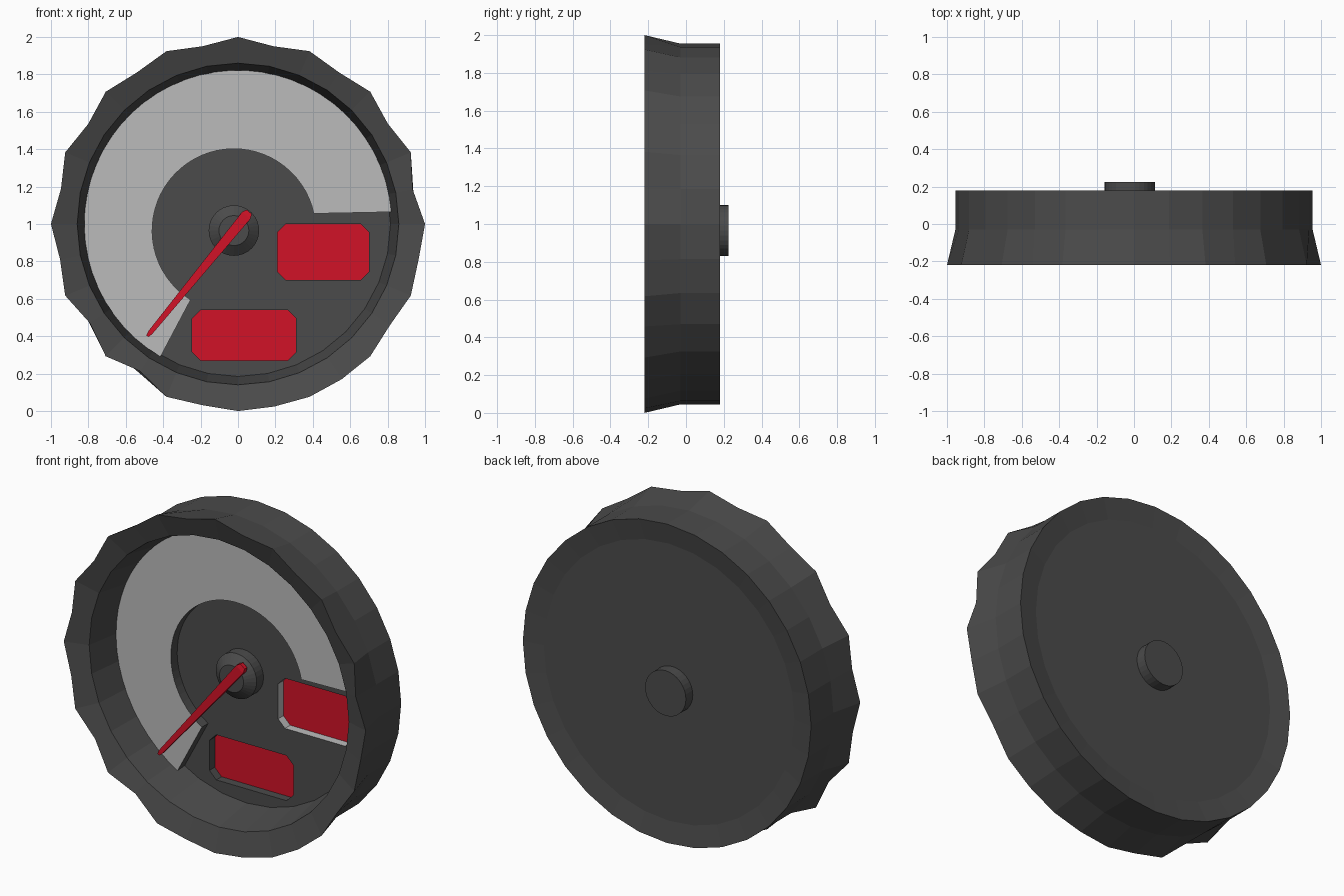
import bpy, bmesh, math
from mathutils import Vector

if "Cube" in bpy.data.objects:
    bpy.data.objects.remove(bpy.data.objects["Cube"])

HUB = (-0.022, 0.965)
FACE_Y = 0.08      # dial face
DISPLAY_Y = 0.13   # bottom of the display windows


def material(name, rgb):
    m = bpy.data.materials.new(name)
    m.diffuse_color = (*rgb, 1)
    m.use_nodes = True
    m.node_tree.nodes["Principled BSDF"].inputs["Base Color"].default_value = m.diffuse_color
    return m


DARK = material("dark grey", (0.07, 0.07, 0.07))
GREY = material("light grey", (0.50, 0.50, 0.50))
RED = material("red", (0.64, 0.006, 0.02))


def finish(name, bm, mats, recalc=True):
    if recalc:
        bmesh.ops.recalc_face_normals(bm, faces=bm.faces[:])
    me = bpy.data.meshes.new(name)
    bm.to_mesh(me)
    bm.free()
    ob = bpy.data.objects.new(name, me)
    bpy.context.collection.objects.link(ob)
    for m in mats:
        me.materials.append(m)
    return ob


def ring(r, y, centre=(0, 1), n=32):
    """Circle around the y axis, clockwise from the top; r may be a list of radii."""
    rs = r if isinstance(r, list) else [r] * n
    return [(centre[0] + q * math.sin(2 * math.pi * i / n), y,
             centre[1] + q * math.cos(2 * math.pi * i / n)) for i, q in enumerate(rs)]


def skin(bm, loops, cap_start=False, cap_end=False):
    """Join closed loops of equal length with quads."""
    vs = [[bm.verts.new(p) for p in lp] for lp in loops]
    n = len(vs[0])
    for a, b in zip(vs, vs[1:]):
        for i in range(n):
            j = (i + 1) % n
            bm.faces.new((a[i], a[j], b[j], b[i]))
    if cap_start:
        bm.faces.new(vs[0])
    if cap_end:
        bm.faces.new(vs[-1])


def window(x0, x1, z0, z1, y, c=0.045):
    """Rectangle with clipped corners."""
    return [(x, y, z) for x, z in (
        (x0 + c, z0), (x1 - c, z0), (x1, z0 + c), (x1, z1 - c),
        (x1 - c, z1), (x0 + c, z1), (x0, z1 - c), (x0, z0 + c))]


# Housing: scalloped front lip, inner wall, outer drum and dished back
odd = [.969, .974, .964, .952, .984, .976, .998, .995,
       .987, .945, .953, .97, .965, .963, .974, .969]
lip = [1.0 if i % 2 == 0 else odd[i // 2] for i in range(32)]
bm = bmesh.new()
skin(bm, [ring(0.815, FACE_Y), ring(0.86, -0.18), ring(lip, -0.22),
          ring(0.955, -0.03), ring(0.955, 0.18), ring(0.83, 0.16)], cap_end=True)
finish("housing", bm, [DARK])

# Dial face with two window openings
windows = {"right_display": (0.21, 0.70, 0.70, 1.0, GREY),
           "lower_display": (-0.245, 0.31, 0.27, 0.54, DARK)}
bm = bmesh.new()
edges = []
for lp in [ring(0.818, FACE_Y)] + [window(*w[:4], FACE_Y) for w in windows.values()]:
    vs = [bm.verts.new(p) for p in lp]
    edges += [bm.edges.new((vs[i], vs[(i + 1) % len(vs)])) for i in range(len(vs))]
bmesh.ops.triangle_fill(bm, edges=edges, use_beauty=True, normal=Vector((0, -1, 0)))
for f in bm.faces:
    f.normal_update()
    if f.normal.y > 0:
        f.normal_flip()
finish("dial_face", bm, [DARK], recalc=False)

# Recessed displays: red bottom and side walls that face inward
for name, w in windows.items():
    bm = bmesh.new()
    skin(bm, [window(*w[:4], FACE_Y), window(*w[:4], DISPLAY_Y)], cap_end=True)
    bmesh.ops.recalc_face_normals(bm, faces=bm.faces[:])
    for f in bm.faces:
        f.normal_update()
        f.material_index = 1 if abs(f.normal.y) > 0.9 else 0
    bottom = next(f for f in bm.faces if f.material_index == 1)
    if bottom.normal.y > 0:
        bmesh.ops.reverse_faces(bm, faces=bm.faces[:])
    finish(name, bm, [w[4], RED], recalc=False)

# Raised scale band: light front, dark edges
bm = bmesh.new()
N = 40
sections = []
for i in range(N + 1):
    t = i / N
    a = math.radians(4.5 + t * (239.7 - 4.5))
    b = math.radians(12 + t * (238 - 12))
    o = (0.822 * math.cos(a), 1 + 0.822 * math.sin(a))
    k = (HUB[0] + 0.437 * math.cos(b), HUB[1] + 0.437 * math.sin(b))
    sections.append([(o[0], 0.02, o[1]), (k[0], 0.02, k[1]),
                     (k[0], FACE_Y, k[1]), (o[0], FACE_Y, o[1])])
skin(bm, sections, True, True)
bmesh.ops.recalc_face_normals(bm, faces=bm.faces[:])
for f in bm.faces:
    f.normal_update()
    f.material_index = 1 if f.normal.y < -0.9 else 0
finish("scale_band", bm, [DARK, GREY])

# Hub in front and shaft end behind
bm = bmesh.new()
skin(bm, [ring(0.135, FACE_Y, HUB), ring(0.135, 0.015, HUB),
          ring(0.08, -0.03, HUB)], True, True)
finish("hub", bm, [DARK])
bm = bmesh.new()
skin(bm, [ring(0.135, 0.15, HUB), ring(0.135, 0.225, HUB)], True, True)
finish("rear_shaft", bm, [DARK])

# Tapered needle
tail, tip = Vector((0.06, -0.03, 1.065)), Vector((-0.485, -0.055, 0.4))
along = (tip - tail).normalized()
side = along.cross(Vector((0, 1, 0))).normalized()
bm = bmesh.new()
loops = []
for t, w, h in ((0, 0.018, 0.012), (0.03, 0.029, 0.017), (0.97, 0.013, 0.01), (1, 0.007, 0.007)):
    c = tail.lerp(tip, t)
    loops.append([c + side * (sx * w) + Vector((0, sy * h, 0))
                  for sx, sy in ((-1, -1), (1, -1), (1, 1), (-1, 1))])
skin(bm, loops, True, True)
finish("needle", bm, [RED])
